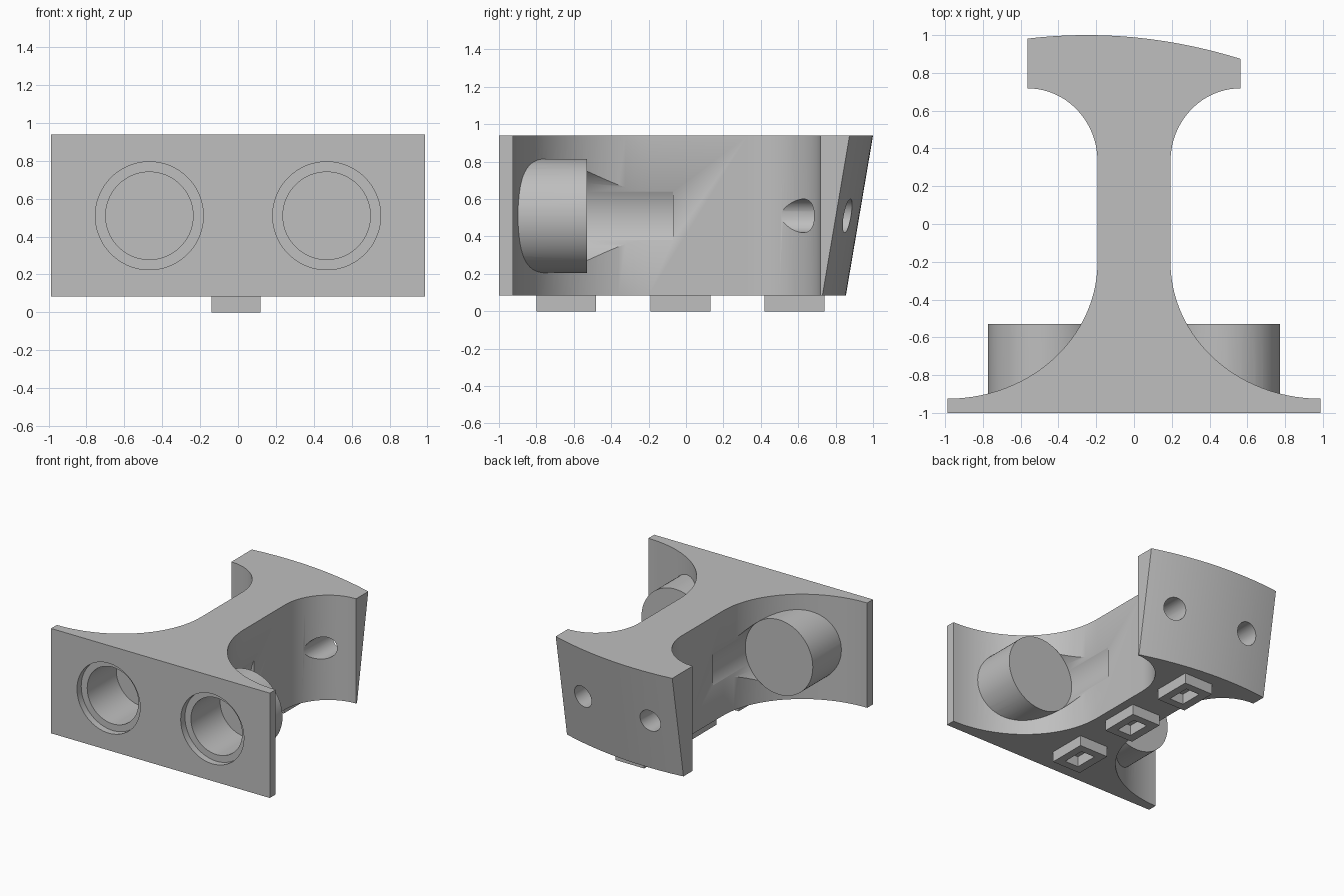
import bpy, bmesh, math
from mathutils import Matrix

cube = bpy.data.objects.get("Cube")
if cube:
    bpy.data.objects.remove(cube, do_unlink=True)

grey = bpy.data.materials.new("plain grey")
grey.use_nodes = True
grey.diffuse_color = (0.52, 0.52, 0.52, 1)
grey.node_tree.nodes["Principled BSDF"].inputs["Base Color"].default_value = grey.diffuse_color

BOTTOM, TOP = 0.085, 0.94
MID = 0.51          # height of the cup and hole axes
CUP_X = 0.468


def make_object(name, bm):
    bmesh.ops.recalc_face_normals(bm, faces=bm.faces)
    mesh = bpy.data.meshes.new(name)
    bm.to_mesh(mesh)
    bm.free()
    mesh.materials.append(grey)
    obj = bpy.data.objects.new(name, mesh)
    bpy.context.collection.objects.link(obj)
    return obj


def rod(name, x, y0, y1, radius):
    """Cylinder lying along y at the middle height."""
    bm = bmesh.new()
    place = Matrix.Translation((x, (y0 + y1) / 2, MID)) @ Matrix.Rotation(math.pi / 2, 4, 'X')
    bmesh.ops.create_cone(bm, cap_ends=True, segments=72, radius1=radius, radius2=radius,
                          depth=y1 - y0, matrix=place)
    return make_object(name, bm)


def box(name, x0, x1, y0, y1, z0, z1):
    bm = bmesh.new()
    place = (Matrix.Translation(((x0 + x1) / 2, (y0 + y1) / 2, (z0 + z1) / 2))
             @ Matrix.Diagonal((x1 - x0, y1 - y0, z1 - z0, 1)))
    bmesh.ops.create_cube(bm, size=1, matrix=place)
    return make_object(name, bm)


def combine(target, tool, operation):
    """Apply a boolean, then remove the tool."""
    mod = target.modifiers.new("cut", 'BOOLEAN')
    mod.object, mod.operation, mod.solver = tool, operation, 'EXACT'
    bpy.context.view_layer.objects.active = target
    bpy.ops.object.modifier_apply(modifier=mod.name)
    bpy.data.objects.remove(tool, do_unlink=True)


def quarter(cx, cy, rx, ry, start, end, steps=28):
    """Elliptical arc between two angles in degrees."""
    angles = [math.radians(start + (end - start) * i / steps) for i in range(steps + 1)]
    return [(cx + rx * math.cos(a), cy + ry * math.sin(a)) for a in angles]


# Body outline: wide front flange, waisted web, narrower back flange
right_side = [(0.987, -1.0)]
right_side += quarter(0.987, -0.2, 0.794, 0.725, 270, 180)
right_side += quarter(0.563, 0.33, 0.37, 0.388, 180, 90)
left_side = [(-x, y) for x, y in reversed(right_side)]
back = []
for i in range(33):
    x = 0.563 - 1.126 * i / 32
    back.append((x, 1.0 - 0.19 * (x + 0.25) ** 2))
outline = right_side + back + left_side

# Raise the outline, with the back face leaning outward towards the top
bm = bmesh.new()
upper = [bm.verts.new((x, y, TOP)) for x, y in outline]
lower = [bm.verts.new((x, y - (0.145 if y > 0.8 else 0), BOTTOM)) for x, y in outline]
bm.faces.new(upper)
bm.faces.new(lower[::-1])
for i in range(len(outline)):
    j = (i + 1) % len(outline)
    bm.faces.new((lower[i], lower[j], upper[j], upper[i]))
body = make_object("bracket_body", bm)

for side in (-1, 1):
    x = side * CUP_X
    # Clearance behind each cup, the cup itself, then its stepped bore
    combine(body, rod("clearance", x, -0.55, -0.07, 0.304), 'DIFFERENCE')
    combine(body, rod("cup", x, -0.96, -0.53, 0.305), 'UNION')
    combine(body, rod("bore", x, -1.1, -0.57, 0.231), 'DIFFERENCE')
    combine(body, rod("counterbore", x, -1.1, -0.945, 0.285), 'DIFFERENCE')
    # Screw hole through the back flange
    combine(body, rod("screw_hole", side * 0.325, 0.4, 1.2, 0.09), 'DIFFERENCE')

# Lugs with openings along the underside
parts = [body]
for name, y in (("front_lug", -0.64), ("middle_lug", -0.03), ("back_lug", 0.58)):
    lug = box(name, -0.14, 0.12, y - 0.16, y + 0.16, 0, BOTTOM + 0.01)
    combine(lug, box("opening", -0.07, 0.055, y - 0.095, y + 0.095, -0.1, BOTTOM + 0.1), 'DIFFERENCE')
    parts.append(lug)

# Smooth curved walls, keep edges crisp
bpy.ops.object.select_all(action='DESELECT')
for obj in parts:
    obj.select_set(True)
bpy.context.view_layer.objects.active = body
bpy.ops.object.shade_smooth_by_angle(angle=math.radians(30))
